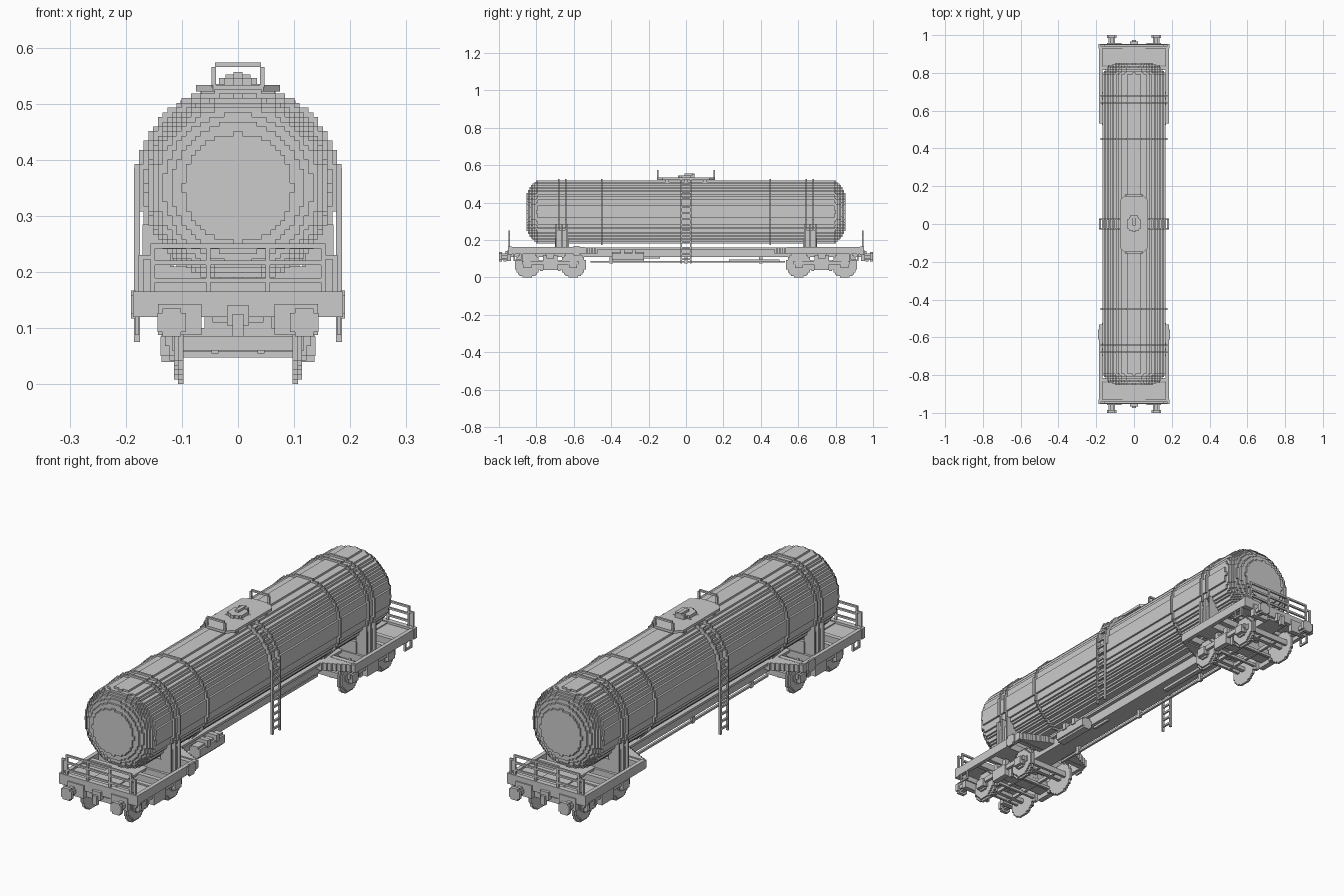
import bpy, bmesh, math
from mathutils import Vector

if "Cube" in bpy.data.objects:
    bpy.data.objects.remove(bpy.data.objects["Cube"])

V = 2 / 238          # block size of the stepped style
SIDES = (-1, 1)
TZ = 0.35            # tank axis height


def finish(name, bm):
    bmesh.ops.recalc_face_normals(bm, faces=bm.faces)
    mesh = bpy.data.meshes.new(name)
    bm.to_mesh(mesh)
    bm.free()
    obj = bpy.data.objects.new(name, mesh)
    bpy.context.collection.objects.link(obj)
    return obj


def prism(bm, pts, axis, a, b):
    """Extrude a 2D outline from a to b along an axis (x: y,z  y: x,z  z: x,y)."""
    def place(u, v, w):
        return {'x': (w, u, v), 'y': (u, w, v), 'z': (u, v, w)}[axis]
    lo = [bm.verts.new(place(u, v, a)) for u, v in pts]
    hi = [bm.verts.new(place(u, v, b)) for u, v in pts]
    bm.faces.new(lo)
    bm.faces.new(hi)
    n = len(pts)
    for i in range(n):
        j = (i + 1) % n
        bm.faces.new((lo[i], lo[j], hi[j], hi[i]))


def box(bm, x0, x1, y0, y1, z0, z1):
    prism(bm, [(x0, z0), (x1, z0), (x1, z1), (x0, z1)], 'y', y0, y1)


def box4(bm, x0, x1, y0, y1, z0, z1):
    """Box repeated on both sides and both ends."""
    for sx in SIDES:
        for sy in SIDES:
            box(bm, sx * x0, sx * x1, sy * y0, sy * y1, z0, z1)


def box2(bm, x, y0, y1, z0, z1):
    """Full-width box repeated at both ends."""
    for sy in SIDES:
        box(bm, -x, x, sy * y0, sy * y1, z0, z1)


def disc(bm, axis, cu, cv, r, a, b, vmin=-9):
    """Round shape with a stepped edge; rows below vmin are left out."""
    n = round(r / V)
    right = []
    for i in range(-n, n):
        mid = (i + 0.5) * V
        if cv + mid < vmin:
            continue
        w = max(1, round(math.sqrt(max(r * r - mid * mid, 0)) / V)) * V
        if right and abs(right[-1][0] - w) < 1e-6:
            right[-1] = (w, (i + 1) * V)
        else:
            right += [(w, i * V), (w, (i + 1) * V)]
    pts = [(cu + u, cv + v) for u, v in right]
    pts += [(cu - u, cv + v) for u, v in reversed(right)]
    prism(bm, pts, axis, a, b)


# Tank barrel with stepped domed ends
bm = bmesh.new()
end = 0.853
radii = [0.097, 0.118, 0.133, 0.145, 0.153, 0.16, 0.164]
disc(bm, 'y', 0, TZ, 20 * V, -end + 7 * V, end - 7 * V)
for sy in SIDES:
    for k, r in enumerate(radii):
        disc(bm, 'y', 0, TZ, r, sy * (end - k * V), sy * (end - (k + 1) * V))
finish("tank", bm)

# Straps around the tank
bm = bmesh.new()
for y in (0.45, 0.643, 0.68):
    for sy in SIDES:
        disc(bm, 'y', 0, TZ, 21 * V, sy * y - V / 2, sy * y + V / 2)
finish("tank_straps", bm)

# Saddles carrying the tank
bm = bmesh.new()
box2(bm, 0.125, 0.625, 0.70, 0.155, 0.21)
for y in (0.63, 0.66, 0.69):
    box4(bm, 0.12, 0.17, y, y + V, 0.155, 0.285)
box4(bm, 0.115, 0.158, 0.635, 0.69, 0.155, 0.25)
finish("saddles", bm)

# Top walkway, end hoops and hatch
bm = bmesh.new()
X, Y, c = 0.075, 0.155, 0.03
prism(bm, [(-X, -Y + c), (-X + c, -Y), (X - c, -Y), (X, -Y + c),
           (X, Y - c), (X - c, Y), (-X + c, Y), (-X, Y - c)], 'z', 0.522, 0.533)
for y in (-0.1, 0, 0.1):
    box(bm, -0.066, 0.066, y - V, y + V, 0.50, 0.524)
finish("top_walkway", bm)

bm = bmesh.new()
box4(bm, 0.039, 0.047, Y - V, Y, 0.53, 0.565)
box2(bm, 0.041, Y - V, Y, 0.565, 0.573)
finish("walkway_hoops", bm)

bm = bmesh.new()
disc(bm, 'z', 0, 0, 0.038, 0.53, 0.546)
box(bm, -0.008, 0.008, -0.008, 0.045, 0.546, 0.556)
box(bm, -0.022, 0.022, 0.033, 0.045, 0.533, 0.552)
finish("hatch", bm)

# Side ladders curving over the tank
bm = bmesh.new()
for sy in SIDES:
    disc(bm, 'y', 0, TZ, 22 * V, sy * 0.021, sy * 0.029, vmin=TZ)
    for sx in SIDES:
        box(bm, sx * 0.175, sx * 0.185, sy * 0.021, sy * 0.029, 0.075, 0.385)
for sx in SIDES:
    for i in range(10):
        z = 0.092 + i * 0.031
        box(bm, sx * 0.176, sx * 0.184, -0.022, 0.022, z, z + V)
    for a in (24, 35, 46, 57):
        x, z = 0.18 * math.cos(math.radians(a)), TZ + 0.18 * math.sin(math.radians(a))
        box(bm, sx * (x - V / 2), sx * (x + V / 2), -0.022, 0.022, z - V / 2, z + V / 2)
finish("side_ladders", bm)

# Underframe: centre sill, side sills, end beams, cross members, stepped tapers
bm = bmesh.new()
box(bm, -0.045, 0.045, -0.94, 0.94, 0.11, 0.155)
box(bm, -0.06, 0.06, -0.94, 0.94, 0.15, 0.16)
box4(bm, 0.168, 0.185, 0.54, 0.95, 0.125, 0.163)
box2(bm, 0.187, 0.93, 0.952, 0.12, 0.165)
box2(bm, 0.18, 0.84, 0.935, 0.143, 0.155)
for y in (0.545, 0.75, 0.815):
    box2(bm, 0.17, y, y + 0.02, 0.13, 0.158)
box2(bm, 0.17, 0.62, 0.71, 0.128, 0.158)
box2(bm, 0.06, 0.70, 0.75, 0.095, 0.13)
for i in range(8):
    box2(bm, 0.185 - i * 2 * V, 0.54 - i * V, 0.54 - (i + 1) * V, 0.128, 0.16)
finish("underframe", bm)

# End railings and corner grab posts
bm = bmesh.new()
for x in (0.053, 0.152):
    box4(bm, x - V / 2, x + V / 2, 0.941, 0.949, 0.16, 0.25)
for z in (0.181, 0.212, 0.242):
    box2(bm, 0.156, 0.941, 0.949, z, z + V)
box4(bm, 0.168, 0.177, 0.941, 0.949, 0.16, 0.23)
box4(bm, 0.152, 0.172, 0.941, 0.949, 0.222, 0.23)
finish("end_railings", bm)

# Corner foot steps
bm = bmesh.new()
for y in (0.875, 0.915):
    box4(bm, 0.176, 0.184, y, y + V, 0.09, 0.13)
box4(bm, 0.176, 0.184, 0.875, 0.915 + V, 0.088, 0.096)
finish("foot_steps", bm)

# Buffers
bm = bmesh.new()
for sx in SIDES:
    for sy in SIDES:
        disc(bm, 'y', sx * 0.118, 0.11, 3 * V, sy * 0.985, sy * 1.0)
        disc(bm, 'y', sx * 0.118, 0.11, 1.6 * V, sy * 0.95, sy * 0.986)
        box(bm, sx * 0.065, sx * 0.143, sy * 0.935, sy * 0.957, 0.088, 0.143)
finish("buffers", bm)

# Draw gear
bm = bmesh.new()
box2(bm, 0.02, 0.945, 0.965, 0.105, 0.14)
box2(bm, 0.01, 0.96, 0.975, 0.085, 0.125)
finish("draw_gear", bm)

# Wheelsets
wheels = bmesh.new()
axles = bmesh.new()
for y in (-0.848, -0.603, 0.603, 0.848):
    disc(axles, 'x', y, 0.066, 1.2 * V, -0.135, 0.135)
    for sx in SIDES:
        disc(wheels, 'x', y, 0.0672, 8 * V, sx * 0.097, sx * 0.107)
        disc(wheels, 'x', y, 0.0672, 7 * V, sx * 0.107, sx * 0.114)
        disc(wheels, 'x', y, 0.0672, 3 * V, sx * 0.114, sx * 0.122)
finish("wheels", wheels)
finish("axles", axles)

# Bogies: side frames, axle boxes, springs, transoms, brake gear
bm = bmesh.new()
for s in SIDES:
    c = s * 0.7255
    for sx in SIDES:
        box(bm, sx * 0.118, sx * 0.13, c - 0.15, c + 0.15, 0.068, 0.088)
        box(bm, sx * 0.112, sx * 0.136, c - 0.04, c + 0.04, 0.04, 0.09)
        for d in SIDES:
            y = c + d * 0.1225
            box(bm, sx * 0.118, sx * 0.138, y - 0.021, y + 0.021, 0.05, 0.085)
            box(bm, sx * 0.097, sx * 0.112, c + d * 0.04, c + d * 0.055, 0.035, 0.09)
            box(bm, sx * 0.112, sx * 0.13, c + d * 0.018, c + d * 0.038, 0.09, 0.12)
    box(bm, -0.13, 0.13, c - 0.025, c + 0.025, 0.06, 0.1)
    for d in SIDES:
        box(bm, -0.1, 0.1, c + d * 0.043, c + d * 0.055, 0.048, 0.06)
        box(bm, -0.118, 0.118, c + d * 0.15, c + d * 0.162, 0.06, 0.085)
        for sx in SIDES:
            box(bm, sx * 0.035, sx * 0.047, c - 0.155, c + 0.155, 0.055, 0.07)
finish("bogies", bm)

# Brake reservoir, rods and hand wheels
bm = bmesh.new()
disc(bm, 'y', 0.07, 0.11, 3 * V, -0.395, -0.225)
box(bm, 0.04, 0.1, -0.35, -0.33, 0.12, 0.15)
box(bm, 0.04, 0.1, -0.29, -0.27, 0.12, 0.15)
finish("brake_reservoir", bm)

bm = bmesh.new()
box(bm, -0.035, -0.025, -0.51, 0.53, 0.08, 0.089)
box(bm, 0.02, 0.03, -0.23, -0.14, 0.1, 0.11)
box(bm, 0.01, 0.03, 0.23, 0.5, 0.083, 0.095)
for y in (-0.4, 0, 0.4):
    box(bm, -0.036, -0.024, y - V, y + V, 0.075, 0.115)
finish("brake_rods", bm)

bm = bmesh.new()
for s in SIDES:
    disc(bm, 'x', -s * -0.585 if s < 0 else -0.585, 0.142, 3 * V, s * 0.183, s * 0.191)
for s in SIDES:
    y = -s * 0.585
    box(bm, s * 0.17, s * 0.185, y - V, y + V, 0.135, 0.15)
finish("hand_brake_wheels", bm)
